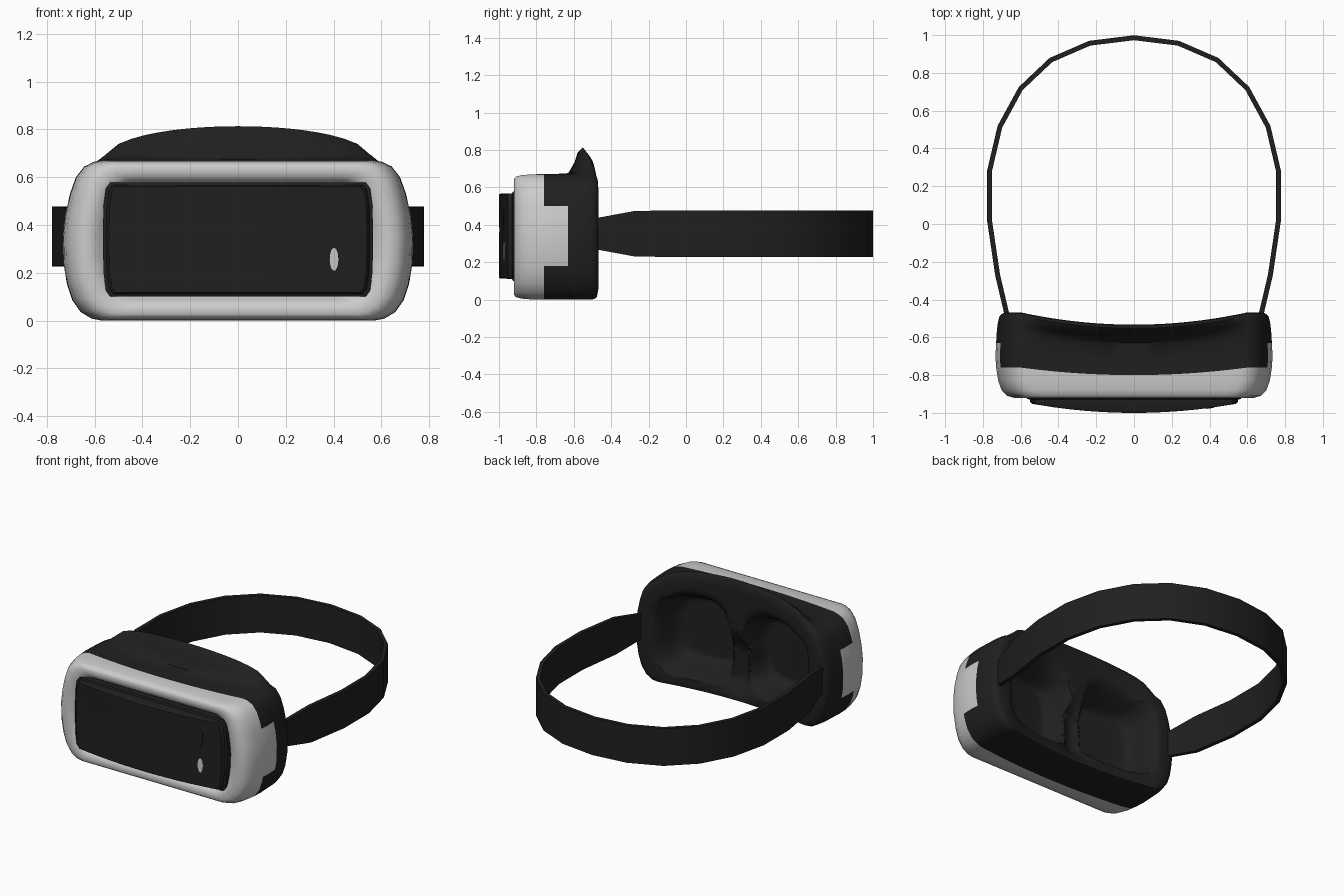
import bpy, bmesh, math
from mathutils import Vector

if "Cube" in bpy.data.objects:
    bpy.data.objects.remove(bpy.data.objects["Cube"])

dark = bpy.data.materials.new("dark_plastic")
dark.diffuse_color = (0.014, 0.014, 0.014, 1)
dark.use_nodes = True
dark.node_tree.nodes["Principled BSDF"].inputs["Base Color"].default_value = dark.diffuse_color
ZC = 0.335


def finish(bm, name, mat=None, angle=35):
    bmesh.ops.recalc_face_normals(bm, faces=bm.faces)
    me = bpy.data.meshes.new(name)
    bm.to_mesh(me)
    bm.free()
    me.shade_smooth()
    me.set_sharp_from_angle(angle=math.radians(angle))
    if mat:
        me.materials.append(mat)
    ob = bpy.data.objects.new(name, me)
    bpy.context.collection.objects.link(ob)
    return ob


def loft(rings):
    """Skin closed rings of equal length and cap both ends."""
    bm = bmesh.new()
    vs = [[bm.verts.new(p) for p in r] for r in rings]
    n = len(vs[0])
    for a, b in zip(vs, vs[1:]):
        for i in range(n):
            j = (i + 1) % n
            bm.faces.new((a[i], a[j], b[j], b[i]))
    bm.faces.new(vs[0])
    bm.faces.new(vs[-1])
    return bm


def mirrored_outline(side, top_z, bot_z, half, segs):
    """Outline in x/z: flat top, right side, flat bottom, mirrored left side."""
    xs = [half * (2 * i / segs - 1) for i in range(segs + 1)]
    return ([(x, top_z) for x in xs] + side + [(-x, bot_z) for x in xs]
            + [(-x, z) for x, z in reversed(side)])


# Headset body: outline, then sections (x scale, z scale, y, bow, brow lift)
side = [(.60, .664), (.64, .645), (.675, .60), (.70, .53), (.72, .44), (.73, .35),
        (.727, .24), (.712, .15), (.69, .085), (.655, .035), (.61, .008)]
outline = mirrored_outline(side, .67, 0, .57, 20)


def bow(x):
    return 1 - min(1, abs(x) / .6) ** 2


def brow(x, z):
    return .145 * max(0, 1 - (x / .575) ** 2) ** .45 if z > .669 else 0


def smooth(t):
    t = max(0, min(1, t))
    return t * t * (3 - 2 * t)


def eye_depth(x, z):
    r = ((abs(x) - .31) / .27) ** 4 + ((z - .34) / .27) ** 4
    well = .2 * smooth((1 - r) / .8)
    nose = .08 * math.exp(-(x / .1) ** 2) * smooth((.5 - z) / .2) * smooth(z / .15)
    return max(well, nose)


sections = [
    (.10, .10, -.86, 0, 0), (.74, .68, -.86, 0, 0), (.79, .75, -.895, 0, 0),
    (.83, .79, -.915, 0, 0), (.87, .92, -.92, 0, 0), (.92, .96, -.91, 0, 0),
    (.96, .985, -.88, 0, 0), (.985, .997, -.83, 0, 0), (1, 1, -.76, .04, 0),
    (1.005, 1, -.70, .02, 0), (1, 1, -.63, 0, .04), (.995, 1, -.57, .05, .15),
    (.99, 1, -.535, .06, .45), (.985, 1, -.515, .065, .8), (.975, .995, -.487, .065, 1),
    (.95, .98, -.472, .065, .9),
]
rings = [[(x * sx, y - b * bow(x * sx), ZC + (z - ZC) * sz + brow(x, z) * lift)
          for x, z in outline] for sx, sz, y, b, lift in sections]
# Face side: inward rings sunk into two eye wells
for k in range(28):
    t = .92 - .032 * k
    ring = []
    for x, z in outline:
        px, pz = x * t, ZC + (z - ZC) * t
        pz2 = pz + brow(x, z) * .75 * smooth((t - .68) / .24)
        ring.append((px, -.468 - .065 * bow(px) - eye_depth(px, pz), pz2))
    rings.append(ring)
body = loft(rings)
for z in (.18, .50):
    bmesh.ops.bisect_plane(body, geom=body.verts[:] + body.edges[:] + body.faces[:],
                           plane_co=(0, 0, z), plane_no=(0, 0, 1))
bmesh.ops.recalc_face_normals(body, faces=body.faces)


def is_shell(f):
    c = f.calc_center_median()
    tab = abs(c.x) > .6 and .18 < c.z < .5 and c.y < -.63
    return tab or c.y < -.76 - .04 * bow(c.x)


# Split into the light front shell (with side tabs) and the dark face gasket
for name, mat, keep in (("front_shell", None, True), ("face_gasket", dark, False)):
    part = body.copy()
    bmesh.ops.delete(part, geom=[f for f in part.faces if is_shell(f) != keep],
                     context='FACES')
    finish(part, name, mat, 50)
body.free()

# Phone-like front cover, bowed forward
cover_side = [(.553, .555), (.563, .48), (.566, .34), (.563, .2), (.553, .125)]
cover = mirrored_outline(cover_side, .578, .10, .535, 12)


def front_y(x):
    return -1 + .05 * (x / .55) ** 2


def cover_ring(s, sz, fn):
    return [(x * s, fn(x * s), .339 + (z - .339) * sz) for x, z in cover]


finish(loft([
    cover_ring(1, 1, lambda x: -.85),
    cover_ring(1, 1, lambda x: -.925),
    cover_ring(.975, .955, lambda x: -.93),
    cover_ring(.97, .95, lambda x: front_y(x) + .008),
    cover_ring(.955, .93, front_y),
    cover_ring(.6, .6, front_y),
    cover_ring(.2, .2, front_y),
]), "front_cover", dark, 30)


# Small light button and the drop-shaped dark inset above it
def badge(name, zc, rx, rz, taper, mat):
    pts = []
    for i in range(24):
        a = math.tau * i / 24
        pts.append((.402 + rx * math.cos(a) * (1 + taper * math.sin(a)), zc + rz * math.sin(a)))
    finish(loft([[(x, front_y(x) + d, z) for x, z in pts] for d in (.01, -.003)]), name, mat)


badge("button", .256, .018, .048, 0, None)
badge("drop_inset", .43, .015, .055, .7, dark)

# Head strap: tapered band round the back of the head
half = [(.645, -.56, .065), (.675, -.47, .085), (.722, -.27, .122), (.765, .02, .125),
        (.765, .28, .125), (.71, .515, .125), (.60, .717, .125), (.44, .868, .125),
        (.235, .957, .125)]
path = half + [(0, .986, .125)] + [(-x, y, h) for x, y, h in reversed(half)]
rings = []
for i, (x, y, h) in enumerate(path):
    a, b = path[max(i - 1, 0)], path[min(i + 1, len(path) - 1)]
    d = Vector((b[0] - a[0], b[1] - a[1])).normalized() * .013
    nx, ny, zc = d.y, -d.x, .352
    rings.append([(x + nx, y + ny, zc - h), (x + nx, y + ny, zc + h),
                  (x - nx, y - ny, zc + h), (x - nx, y - ny, zc - h)])
finish(loft(rings), "head_strap", dark, 35)
